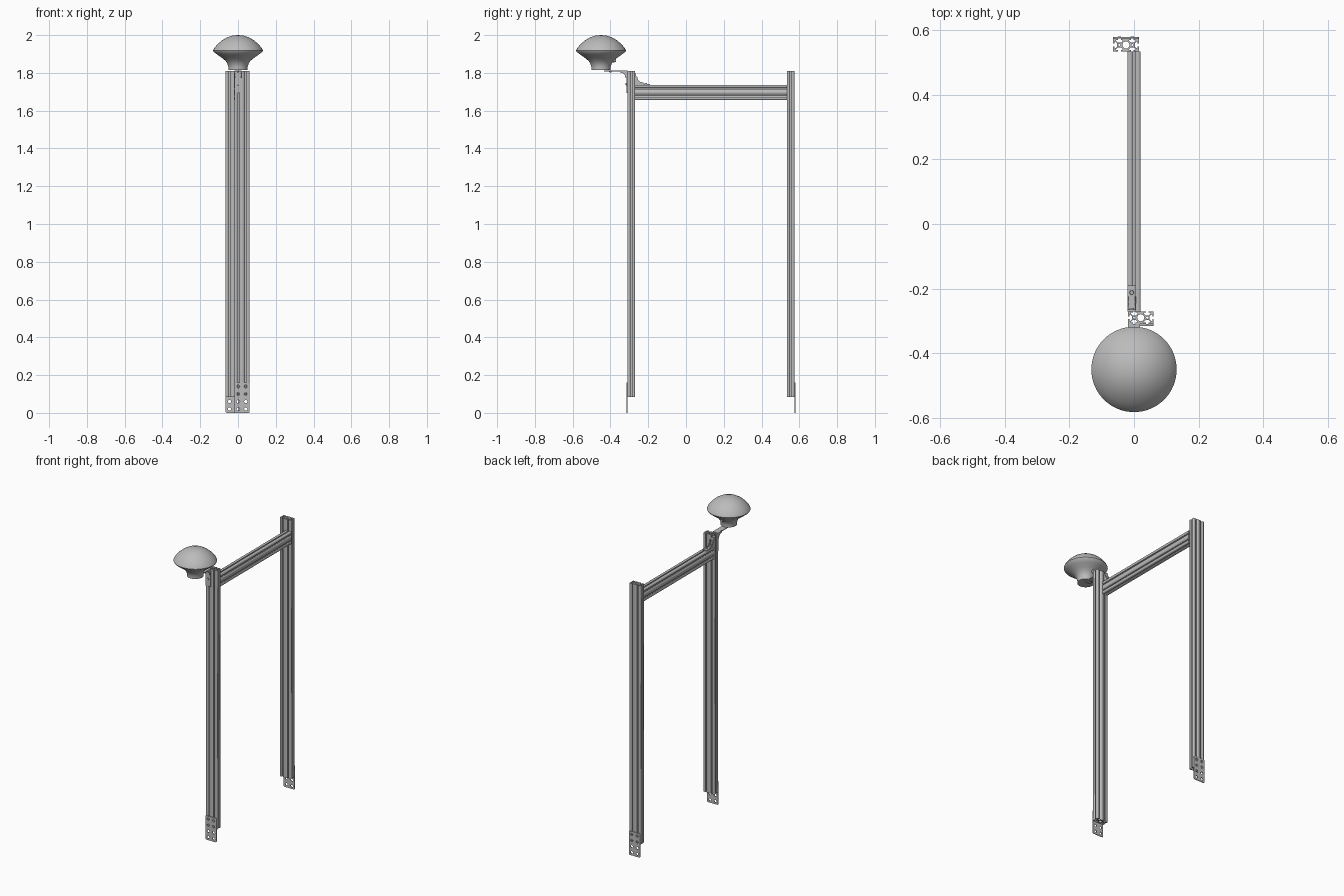
import bpy, bmesh, math
from mathutils import Matrix, Vector

old = bpy.data.objects.get("Cube")
if old:
    bpy.data.objects.remove(old)

metal = bpy.data.materials.new("satin_grey")
metal.use_nodes = True
GREY = (0.5, 0.5, 0.5, 1)
metal.diffuse_color = GREY
metal.node_tree.nodes["Principled BSDF"].inputs["Base Color"].default_value = GREY

X, Y, Z = Vector((1, 0, 0)), Vector((0, 1, 0)), Vector((0, 0, 1))


def frame(ax, ay, az, at):
    m = Matrix((ax, ay, az)).transposed().to_4x4()
    m.translation = Vector(at)
    return m


def finish(name, bm, smooth=None):
    me = bpy.data.meshes.new(name)
    bmesh.ops.recalc_face_normals(bm, faces=bm.faces)
    bm.to_mesh(me)
    bm.free()
    me.materials.append(metal)
    ob = bpy.data.objects.new(name, me)
    bpy.context.collection.objects.link(ob)
    if smooth:
        bpy.ops.object.select_all(action='DESELECT')
        ob.select_set(True)
        bpy.context.view_layer.objects.active = ob
        bpy.ops.object.shade_smooth_by_angle(angle=math.radians(smooth))
    return ob


def extrude_outline(name, loops, depth, matrix, smooth=None):
    """Fill an outline with holes, extrude it and place it."""
    cu = bpy.data.curves.new(name + "_outline", 'CURVE')
    cu.dimensions, cu.fill_mode, cu.extrude = '2D', 'BOTH', depth / 2
    for pts in loops:
        sp = cu.splines.new('POLY')
        sp.points.add(len(pts) - 1)
        for p, (x, y) in zip(sp.points, pts):
            p.co = (x, y, 0, 1)
        sp.use_cyclic_u = True
    tmp = bpy.data.objects.new(name + "_tmp", cu)
    bpy.context.collection.objects.link(tmp)
    deps = bpy.context.evaluated_depsgraph_get()
    me = bpy.data.meshes.new_from_object(tmp.evaluated_get(deps))
    bm = bmesh.new()
    bm.from_mesh(me)
    bpy.data.objects.remove(tmp)
    bpy.data.curves.remove(cu)
    bpy.data.meshes.remove(me)
    bmesh.ops.remove_doubles(bm, verts=bm.verts, dist=1e-5)
    bm.transform(matrix)
    return finish(name, bm, smooth)


def circle(cx, cy, r, n=16):
    return [(cx + r * math.cos(math.tau * i / n), cy + r * math.sin(math.tau * i / n))
            for i in range(n)]


def box(name, lo, hi):
    bm = bmesh.new()
    bmesh.ops.create_cube(bm, size=1)
    for v in bm.verts:
        v.co = [(a + b) / 2 + c * (b - a) for a, b, c in zip(lo, hi, v.co)]
    return finish(name, bm)


def bolt(name, at, axis, r=0.007, h=0.007):
    bm = bmesh.new()
    rot = axis.to_track_quat('Z', 'Y').to_matrix().to_4x4()
    bmesh.ops.create_cone(bm, cap_ends=True, segments=16, radius1=r, radius2=r * 0.85,
                          depth=h, matrix=Matrix.Translation(at) @ rot)
    return finish(name, bm, 30)


# Double T-slot rail section
HALF = 0.02
half_slot = [(-0.004, 0), (-0.004, 0.0045), (-0.01, 0.0045), (-0.01, 0.0075), (-0.005, 0.0125)]
slot = half_slot + [(-u, d) for u, d in reversed(half_slot)]


def rail_section():
    pts = [(-2 * HALF, -HALF)]
    pts += [(c + u, -HALF + d) for c in (-HALF, HALF) for u, d in slot]
    pts += [(2 * HALF, -HALF)] + [(2 * HALF - d, u) for u, d in slot]
    half = pts
    return [half + [(-x, -y) for x, y in half],
            circle(-HALF, 0, 0.0035, 12), circle(HALF, 0, 0.0035, 12), circle(0, 0, 0.011, 16)]


section = rail_section()
POST_Z, POST_H = 0.9475, 1.725
extrude_outline("front_post", section, POST_H, frame(X, Y, Z, (0.021, -0.29, POST_Z)))
extrude_outline("back_post", section, POST_H, frame(X, Y, Z, (-0.025, 0.554, POST_Z)))
extrude_outline("top_beam", section, 0.804, frame(Z, X, Y, (0, 0.132, 1.697)))

# Perforated foot plates, bolted through their upper holes
for name, cx, cy, side in (("front", 0.021, -0.3125, -1), ("back", -0.025, 0.5765, 1)):
    w, h, c = 0.04, 0.08, 0.004
    outline = [(-w + c, -h), (w - c, -h), (w, -h + c), (w, h - c),
               (w - c, h), (-w + c, h), (-w, h - c), (-w, -h + c)]
    holes = [circle(sx * HALF, row * HALF, 0.0085)
             for sx in (-1, 1) for row in (-3, -1, 1, 3)]
    extrude_outline(name + "_foot_plate", [outline] + holes, 0.005,
                    frame(X, Z, -Y, (cx, cy, 0.08)))
    for sx in (-1, 1):
        for z in (0.1, 0.14):
            bolt(name + "_foot_bolt", (cx + sx * HALF, cy, z), Y * side, 0.006, 0.006)


# Angle bracket: two legs with a pair of stepped gussets
def bracket(name, cx, width, corner, sy, sz, leg_y, leg_z, gusset):
    y, z = corner
    t = 0.005

    def span(a, b):
        return min(a, b), max(a, b)
    y0, y1 = span(y, y + sy * leg_y)
    z0, z1 = span(z, z + sz * t)
    box(name + "_flat_leg", (cx - width / 2, y0, z0), (cx + width / 2, y1, z1))
    y0, y1 = span(y, y + sy * t)
    z0, z1 = span(z, z + sz * leg_z)
    box(name + "_upright_leg", (cx - width / 2, y0, z0), (cx + width / 2, y1, z1))
    g = gusset
    prof = [(0, 0), (g, 0), (g, g * 0.25), (g * 0.6, g * 0.35),
            (g * 0.35, g * 0.6), (g * 0.25, g), (0, g)]
    prof = [(sy * a, sz * b) for a, b in prof]
    for s in (-1, 1):
        extrude_outline(name + "_gusset", [prof], 0.004,
                        frame(Y, Z, X, (cx + s * (width / 2 - 0.002), y, z)))
    bolt(name + "_flat_bolt", (cx, y + sy * leg_y * 0.72, z + sz * 0.007), Z * sz)
    bolt(name + "_upright_bolt", (cx, y + sy * 0.007, z + sz * leg_z * 0.6), Y * sy)


bracket("lamp_bracket", 0, 0.038, (-0.31, 1.813), -1, -1, 0.125, 0.12, 0.04)
bracket("beam_bracket", -0.007, 0.027, (-0.27, 1.737), 1, 1, 0.08, 0.06, 0.045)

# Domed head on a flared neck, turned around its upright axis
profile = [(0, 2.0), (0.03, 1.997), (0.06, 1.987), (0.088, 1.97), (0.11, 1.95), (0.125, 1.932),
           (0.132, 1.918), (0.129, 1.911), (0.11, 1.897), (0.085, 1.879), (0.066, 1.864),
           (0.056, 1.848), (0.051, 1.832), (0.051, 1.815), (0, 1.815)]
bm = bmesh.new()
verts = [bm.verts.new((r, 0, z)) for r, z in profile]
edges = [bm.edges.new(pair) for pair in zip(verts, verts[1:])]
bmesh.ops.spin(bm, geom=verts + edges, cent=(0, 0, 0), axis=Z, angle=math.tau, steps=64)
bmesh.ops.remove_doubles(bm, verts=bm.verts, dist=1e-5)
bm.transform(Matrix.Translation((0, -0.45, 0)))
finish("domed_head", bm, 40)

# Cable socket on the back of the neck
bolt("cable_socket", (0, -0.39, 1.866), Y, 0.011, 0.04)
